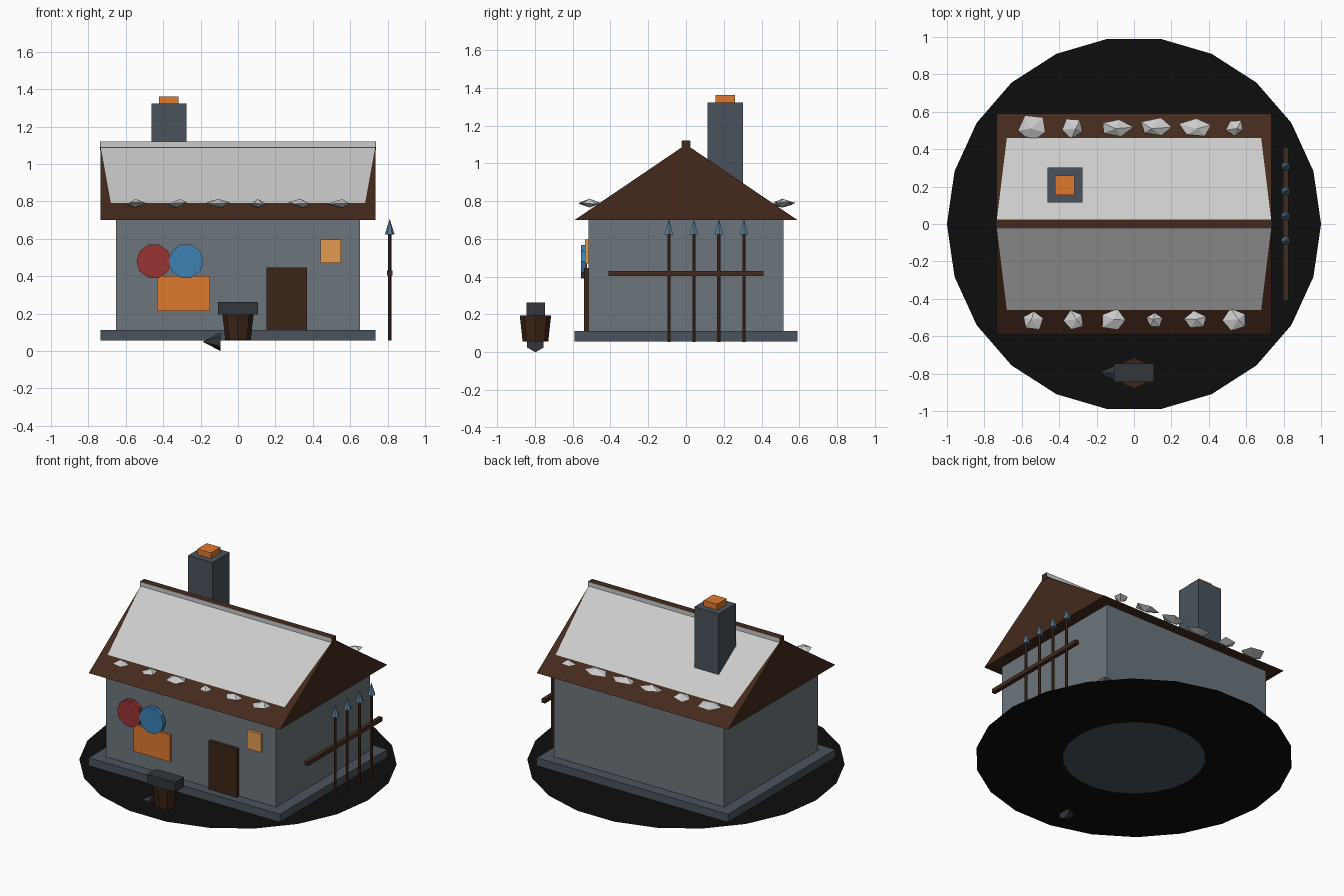
import bpy, bmesh, math, random
from mathutils import Matrix

if "Cube" in bpy.data.objects:
    bpy.data.objects.remove(bpy.data.objects["Cube"])

random.seed(4)


def mat(name, r, g, b):
    m = bpy.data.materials.new(name)
    m.diffuse_color = (r, g, b, 1)
    m.use_nodes = True
    m.node_tree.nodes["Principled BSDF"].inputs["Base Color"].default_value = m.diffuse_color
    return m


WALL = mat("wall_stone", 0.15, 0.18, 0.205)
STONE = mat("dark_stone", 0.068, 0.086, 0.108)
WOOD = mat("wood", 0.06, 0.023, 0.012)
DARKWOOD = mat("dark_wood", 0.045, 0.018, 0.009)
SNOW = mat("snow", 0.53, 0.53, 0.54)
EMBER = mat("ember", 0.74, 0.19, 0.03)
GLOW = mat("window_glow", 0.77, 0.33, 0.08)
RED = mat("red_paint", 0.32, 0.033, 0.035)
BLUE = mat("blue_paint", 0.045, 0.22, 0.46)
STEEL = mat("steel", 0.1, 0.21, 0.31)
IRON = mat("iron", 0.032, 0.037, 0.044)
SOOT = mat("soot", 0.004, 0.004, 0.004)


def finish(name, bm, m):
    me = bpy.data.meshes.new(name)
    bmesh.ops.recalc_face_normals(bm, faces=bm.faces)
    bm.to_mesh(me)
    bm.free()
    ob = bpy.data.objects.new(name, me)
    bpy.context.collection.objects.link(ob)
    me.materials.append(m)
    return ob


def box(name, m, x, y, z):
    bm = bmesh.new()
    bmesh.ops.create_cube(bm, size=1)
    for v in bm.verts:
        v.co = [r[0] if c < 0 else r[1] for c, r in zip(v.co, (x, y, z))]
    return finish(name, bm, m)


def cone(name, m, n, r1, r2, depth, centre, rot=None):
    bm = bmesh.new()
    bmesh.ops.create_cone(bm, cap_ends=True, segments=n, radius1=r1, radius2=r2, depth=depth)
    # place vertices by angle so that the first one lies on +x
    first = max(bm.verts, key=lambda v: v.co.xy.length)
    turn = Matrix.Rotation(-math.atan2(first.co.y, first.co.x), 4, 'Z')
    bm.transform(Matrix.Translation(centre) @ (rot or Matrix()) @ turn)
    return finish(name, bm, m)


# sooty ground ring, open in the middle under the house
bm = bmesh.new()
N = 22
loops = [[bm.verts.new((r * math.cos(2 * math.pi * i / N), r * math.sin(2 * math.pi * i / N), 0.055))
          for i in range(N)] for r in (0.45, 1.0)]
for i in range(N):
    j = (i + 1) % N
    bm.faces.new((loops[0][i], loops[1][i], loops[1][j], loops[0][j]))
finish("ground_ring", bm, SOOT)

# house body
box("plinth", STONE, (-0.735, 0.735), (-0.59, 0.59), (0.057, 0.112))
box("walls", WALL, (-0.653, 0.653), (-0.515, 0.515), (0.11, 0.705))

# gable roof
bm = bmesh.new()
f = bm.faces.new([bm.verts.new((-0.735, y, z)) for y, z in ((-0.59, 0.70), (0.59, 0.70), (0, 1.10))])
ext = bmesh.ops.extrude_face_region(bm, geom=[f])
bmesh.ops.translate(bm, vec=(1.47, 0, 0), verts=[g for g in ext["geom"] if isinstance(g, bmesh.types.BMVert)])
finish("roof", bm, WOOD)
box("ridge_beam", WOOD, (-0.738, 0.738), (-0.022, 0.022), (1.075, 1.12))

# snow sheets, ridge snow and eave chunks on both slopes
chunks = {-1: [(-0.54, .062, .055), (-0.32, .055, .055), (-0.11, .075, .06),
               (0.11, .045, .045), (0.33, .068, .05), (0.54, .075, .065)],
          1: [(-0.54, .078, .07), (-0.33, .065, .058), (-0.10, .09, .052),
              (0.12, .09, .052), (0.33, .09, .055), (0.54, .05, .045)]}
for s, side in ((-1, "front"), (1, "back")):
    bm = bmesh.new()
    bm.faces.new([bm.verts.new((x, s * y, 1.104 - 0.678 * y)) for x, y in
                  ((-0.735, 0.01), (0.735, 0.01), (0.68, 0.46), (-0.68, 0.46))])
    ob = finish(side + "_snow_sheet", bm, SNOW)
    if ob.data.polygons[0].normal.z < 0:
        ob.data.flip_normals()
    ys = sorted((s * 0.0215, s * 0.025))
    box(side + "_ridge_snow", SNOW, (-0.735, 0.735), ys, (1.09, 1.119))
    for i, (x, w, d) in enumerate(chunks[s]):
        bm = bmesh.new()
        a0 = random.uniform(0, 6.28)
        rim = []
        for k in range(5):
            a = a0 + k * 2 * math.pi / 5
            q = random.uniform(0.85, 1.1)
            rim.append(bm.verts.new((x + w * q * math.cos(a), s * 0.515 + d * q * math.sin(a),
                                     0.788 + random.uniform(-0.008, 0.008))))
        tops = [bm.verts.new((x + random.uniform(-.3, .3) * w, s * 0.51, z)) for z in (0.813, 0.766)]
        for k in range(5):
            for t in tops:
                bm.faces.new((rim[k], rim[(k + 1) % 5], t))
        finish(f"{side}_snow_chunk_{i + 1}", bm, SNOW)

# chimney
box("chimney", STONE, (-0.463, -0.276), (0.114, 0.302), (0.80, 1.322))
box("chimney_ember", EMBER, (-0.422, -0.318), (0.156, 0.26), (1.31, 1.362))

# front wall fittings
box("door", DARKWOOD, (0.152, 0.37), (-0.54, -0.51), (0.11, 0.447))
box("window", GLOW, (0.442, 0.55), (-0.535, -0.51), (0.47, 0.597))
box("forge_opening", EMBER, (-0.433, -0.15), (-0.53, -0.51), (0.215, 0.402))
upright = Matrix.Rotation(math.pi / 2, 4, 'X')
cone("red_shield", RED, 10, 0.093, 0.093, 0.028, (-0.45, -0.538, 0.48), upright)
cone("blue_shield", BLUE, 10, 0.093, 0.093, 0.028, (-0.278, -0.542, 0.48), upright)

# anvil on its stump, horn low on the ground
cone("stump", DARKWOOD, 8, 0.068, 0.083, 0.138, (0, -0.797, 0.127))
box("anvil_body", IRON, (-0.108, 0.107), (-0.845, -0.747), (0.195, 0.263))
cone("anvil_horn", IRON, 6, 0.05, 0, 0.095, (-0.142, -0.797, 0.05), Matrix.Rotation(-math.pi / 2, 4, 'Y'))

# spear rack on the right side
box("rack_rail", WOOD, (0.797, 0.825), (-0.41, 0.41), (0.403, 0.43))
for i, y in enumerate((-0.09, 0.042, 0.174, 0.307)):
    cone(f"spear_shaft_{i + 1}", WOOD, 6, 0.01, 0.01, 0.57, (0.811, y, 0.34))
    cone(f"spear_tip_{i + 1}", STEEL, 6, 0.026, 0, 0.083, (0.811, y, 0.665))
